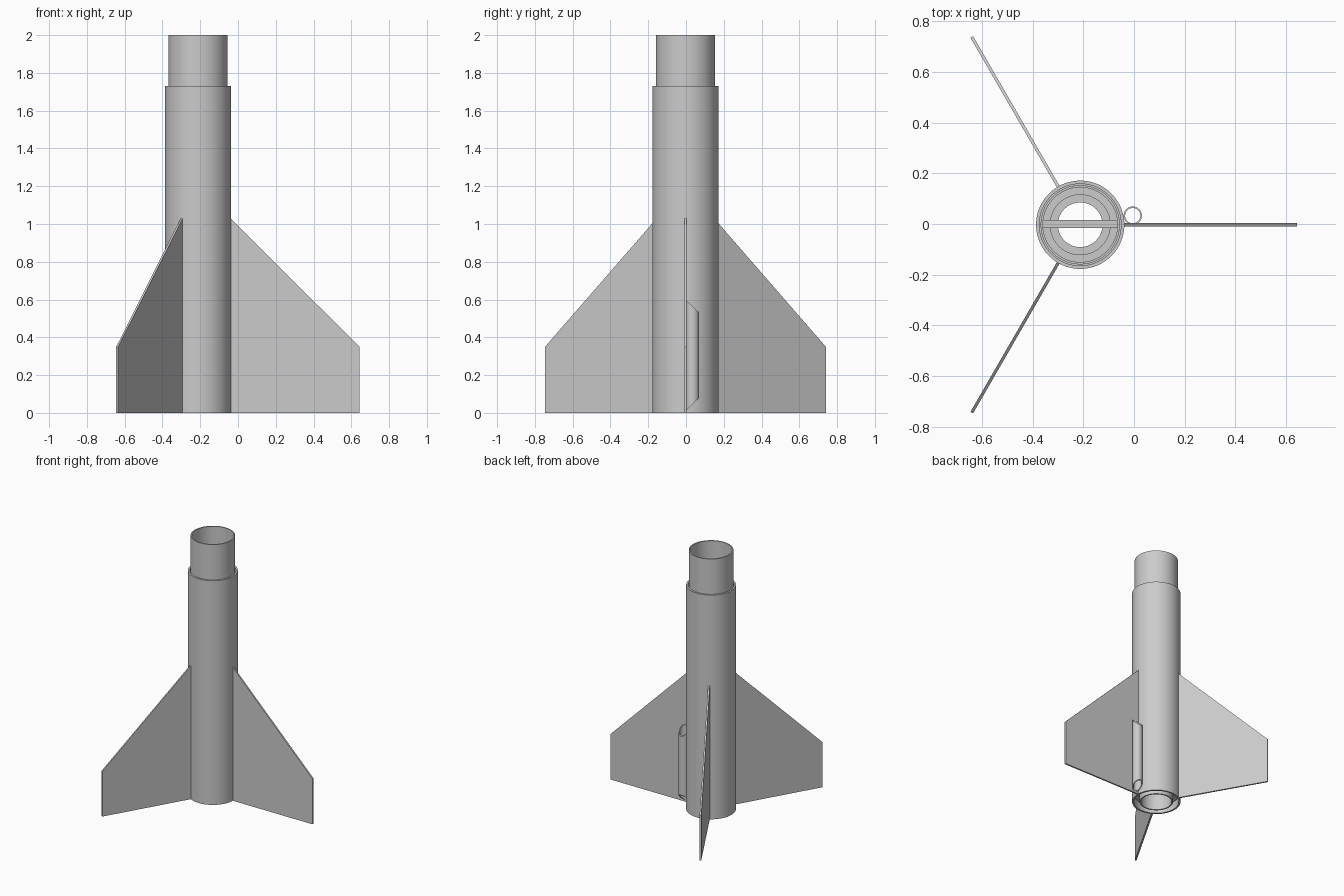
import bpy, bmesh, math
from mathutils import Matrix

cube = bpy.data.objects.get("Cube")
if cube:
    bpy.data.objects.remove(cube, do_unlink=True)

CX, CY = -0.212, -0.003   # tube axis
SEGMENTS = 96

grey = bpy.data.materials.new("light_grey")
grey.use_nodes = True
colour = (0.6, 0.6, 0.6, 1)
grey.diffuse_color = colour
grey.node_tree.nodes["Principled BSDF"].inputs["Base Color"].default_value = colour


def finish(name, bm, smooth=False):
    bmesh.ops.recalc_face_normals(bm, faces=bm.faces)
    mesh = bpy.data.meshes.new(name)
    bm.to_mesh(mesh)
    bm.free()
    mesh.materials.append(grey)
    ob = bpy.data.objects.new(name, mesh)
    bpy.context.collection.objects.link(ob)
    if smooth:
        bpy.ops.object.select_all(action="DESELECT")
        ob.select_set(True)
        bpy.context.view_layer.objects.active = ob
        bpy.ops.object.shade_smooth_by_angle(angle=math.radians(30))
    return ob


def tube(name, outer, inner, z0, z1, x=CX, y=CY, slant=0.0, n=SEGMENTS):
    """Hollow tube; slant shortens both ends towards +y."""
    bm = bmesh.new()
    columns = []
    for i in range(n):
        a = 2 * math.pi * i / n
        column = []
        for r, z, s in ((outer, z0, 1), (outer, z1, -1), (inner, z1, -1), (inner, z0, 1)):
            dy = r * math.sin(a)
            column.append(bm.verts.new((x + r * math.cos(a), y + dy,
                                        z + s * slant * (dy + outer))))
        columns.append(column)
    for i in range(n):
        a, b = columns[i], columns[(i + 1) % n]
        for j in range(4):
            k = (j + 1) % 4
            bm.faces.new((a[j], b[j], b[k], a[k]))
    return finish(name, bm, True)


# Main airframe and the coupler sliding into its top
tube("body_tube", 0.174, 0.161, 0, 1.73)
tube("coupler_tube", 0.156, 0.147, 1.46, 2.0)

# Engine mount: inner tube, centring rings and thrust ring
tube("engine_tube", 0.12, 0.11, 0, 0.6)
for label, z in (("lower", 0.06), ("upper", 0.53)):
    tube(label + "_centring_ring", 0.161, 0.12, z, z + 0.02)
tube("thrust_ring", 0.11, 0.088, 0.56, 0.6)

# Cord anchor bar across the coupler
bm = bmesh.new()
bmesh.ops.create_cube(bm, size=1, matrix=Matrix.Translation((CX, CY + 0.003, 1.48))
                      @ Matrix.Diagonal((0.296, 0.03, 0.03, 1)))
finish("anchor_bar", bm)

# Three radial fins
outline = ((0.172, 0), (0.855, 0), (0.855, 0.35), (0.172, 1.03))
for i, label in enumerate(("left", "back_right", "front_right")):
    bm = bmesh.new()
    face = bm.faces.new([bm.verts.new((r, -0.006, z)) for r, z in outline])
    side = bmesh.ops.extrude_face_region(bm, geom=[face])["geom"]
    bmesh.ops.translate(bm, vec=(0, 0.012, 0),
                        verts=[v for v in side if isinstance(v, bmesh.types.BMVert)])
    bm.transform(Matrix.Translation((CX, CY, 0)) @ Matrix.Rotation(math.radians(120 * i), 4, "Z"))
    finish(label + "_fin", bm)

# Launch guide tube with slanted ends, lying on the left fin
tube("launch_guide", 0.036, 0.03, 0.01, 0.6, x=-0.005, y=0.033, slant=0.95, n=48)
